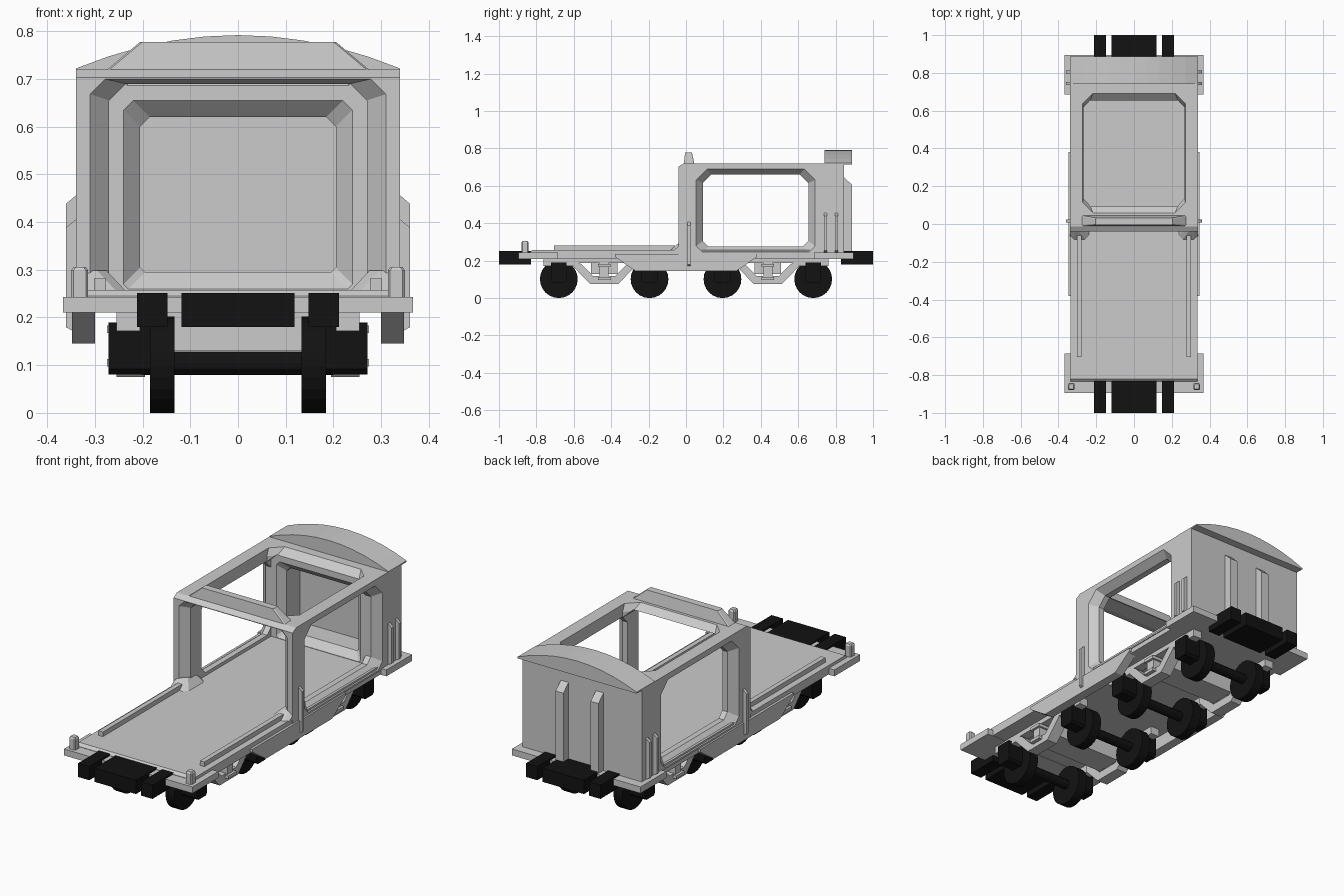
import bpy, bmesh, math

black = bpy.data.materials.new("black")
black.diffuse_color = (0.006, 0.006, 0.006, 1)


def place(axis, w, u, v):
    return {'x': (w, u, v), 'y': (u, w, v), 'z': (u, v, w)}[axis]


def loft(name, axis, rings, mat=None):
    """rings: list of (w, [(u, v), ...]) sections joined along an axis, ends capped."""
    bm = bmesh.new()
    loops = [[bm.verts.new(place(axis, w, u, v)) for u, v in pts] for w, pts in rings]
    n = len(loops[0])
    for a, b in zip(loops, loops[1:]):
        for i in range(n):
            bm.faces.new((a[i], a[(i + 1) % n], b[(i + 1) % n], b[i]))
    bm.faces.new(loops[0])
    bm.faces.new(loops[-1])
    bmesh.ops.recalc_face_normals(bm, faces=bm.faces)
    me = bpy.data.meshes.new(name)
    bm.to_mesh(me)
    bm.free()
    ob = bpy.data.objects.new(name, me)
    bpy.context.collection.objects.link(ob)
    if mat:
        me.materials.append(mat)
    return ob


def prism(name, axis, pts, w0, w1, mat=None):
    return loft(name, axis, [(w0, pts), (w1, pts)], mat)


def box(name, x0, x1, y0, y1, z0, z1, mat=None):
    return prism(name, 'z', [(x0, y0), (x1, y0), (x1, y1), (x0, y1)], z0, z1, mat)


def octa(u0, u1, v0, v1, lo, hi):
    """Rectangle with corners cut by lo at the low v side and hi at the high v side."""
    return [(u0 + lo, v0), (u1 - lo, v0), (u1, v0 + lo), (u1, v1 - hi),
            (u1 - hi, v1), (u0 + hi, v1), (u0, v1 - hi), (u0, v0 + lo)]


def disc(name, x0, x1, y, z, r, n):
    pts = [(y + r * math.cos(2 * math.pi * i / n), z + r * math.sin(2 * math.pi * i / n)) for i in range(n)]
    return prism(name, 'x', pts, x0, x1, black)


def cut(ob, cutter):
    m = ob.modifiers.new("cut", 'BOOLEAN')
    m.operation, m.solver, m.object = 'DIFFERENCE', 'EXACT', cutter
    bpy.context.view_layer.objects.active = ob
    bpy.ops.object.modifier_apply(modifier=m.name)
    bpy.data.objects.remove(cutter)


# deck, with chamfered front edge
prism("deck", 'x', [(-0.835, 0.212), (0.84, 0.212), (0.84, 0.258), (-0.82, 0.258), (-0.835, 0.245)], -0.335, 0.335)

# cabin frame: solid block opened from front, sides and top
cabin = prism("cabin_frame", 'x', [(-0.04, 0.236), (0.846, 0.236), (0.846, 0.72), (-0.012, 0.72), (-0.04, 0.703)],
              -0.34, 0.34)
cut(cabin, loft("front_cutter", 'y', [
    (-0.06, octa(-0.33, 0.33, 0.225, 0.705, 0.01, 0.03)),
    (0.0, octa(-0.27, 0.27, 0.225, 0.69, 0.01, 0.035)),
    (0.655, octa(-0.27, 0.27, 0.225, 0.69, 0.01, 0.035))]))
cut(cabin, loft("recess_cutter", 'y', [
    (0.645, octa(-0.25, 0.25, 0.25, 0.665, 0.01, 0.02)),
    (0.69, octa(-0.205, 0.205, 0.295, 0.62, 0.01, 0.02)),
    (0.80, octa(-0.205, 0.205, 0.295, 0.62, 0.01, 0.02))]))
for s in (-1, 1):
    cut(cabin, loft("side_cutter", 'x', [
        (s * 0.36, octa(0.037, 0.708, 0.23, 0.705, 0.035, 0.065)),
        (s * 0.30, octa(0.09, 0.654, 0.275, 0.66, 0.03, 0.045)),
        (s * 0.15, octa(0.09, 0.654, 0.275, 0.66, 0.03, 0.045))]))
cut(cabin, loft("roof_cutter", 'z', [
    (0.74, octa(-0.274, 0.274, 0.037, 0.713, 0.065, 0.065)),
    (0.685, octa(-0.268, 0.268, 0.098, 0.653, 0.035, 0.035)),
    (0.60, octa(-0.268, 0.268, 0.098, 0.653, 0.035, 0.035))]))

# roof: arched rear cap and front crest
arch = [(0.34 * i / 5, 0.722 + 0.07 * (1 - (i / 5) ** 2)) for i in range(-5, 6)]
prism("rear_roof_arch", 'y', [(0.34, 0.715)] + arch[::-1] + [(-0.34, 0.715)], 0.74, 0.888)
loft("roof_crest", 'z', [(0.715, octa(-0.28, 0.28, -0.012, 0.045, 0.005, 0.005)),
                         (0.778, octa(-0.205, 0.205, -0.005, 0.032, 0.005, 0.005))])

# end platforms
for s, side in ((-1, "front"), (1, "rear")):
    ya, yb = sorted((s * 0.685, s * 0.895))
    box(side + "_platform", -0.367, 0.367, ya, yb, 0.21, 0.243)
    # couplers and buffers
    ya, yb = sorted((s * 0.83, s * 1.0))
    box(side + "_coupler", -0.118, 0.118, ya, yb, 0.18, 0.251, black)
    for t in (-1, 1):
        box(side + "_buffer", *sorted((t * 0.148, t * 0.212)), ya, yb, 0.18, 0.251, black)

# rear wall ribs
for x in (-0.1, 0.1):
    prism("rear_rib", 'x', [(0.84, 0.245), (0.888, 0.245), (0.888, 0.605), (0.84, 0.65)], x - 0.022, x + 0.022)

for s in (-1, 1):
    def span(a, b):
        return sorted((s * a, s * b))

    # side sill under the deck
    prism("side_sill", 'x', [(-0.38, 0.235), (-0.38, 0.22), (-0.27, 0.145), (0.27, 0.145), (0.38, 0.22),
                             (0.38, 0.235)], *span(0.30, 0.348))
    # deck rail and pillar foot
    box("deck_rail", *span(0.277, 0.302), -0.705, -0.06, 0.25, 0.282)
    loft("pillar_foot", 'z', [(0.255, octa(*span(0.235, 0.338), -0.085, 0.08, 0.02, 0.02)),
                              (0.298, octa(*span(0.275, 0.338), -0.035, 0.06, 0.02, 0.02))])
    # side stakes
    for y, z0, z1 in ((0.015, 0.165, 0.41), (0.745, 0.24, 0.46), (0.805, 0.24, 0.46)):
        prism("side_stake", 'y', [(s * 0.335, z0), (s * 0.361, z0 + 0.015), (s * 0.361, z1 - 0.022),
                                  (s * 0.335, z1)], y - 0.008, y + 0.008)
    # corner post on the front platform
    loft("corner_post", 'z', [(z, octa(s * 0.332 - r, s * 0.332 + r, -0.861 - r, -0.861 + r, 0.005, 0.005))
                              for z, r in ((0.235, 0.018), (0.298, 0.018), (0.306, 0.013))])

    # bogie side frames
    for c in (-0.4375, 0.4375):
        truss = [(-0.165, 0.2), (-0.165, 0.168), (-0.075, 0.075), (0.075, 0.075), (0.165, 0.168), (0.165, 0.2),
                 (0.12, 0.18), (0.06, 0.118), (-0.06, 0.118), (-0.12, 0.18)]
        prism("bogie_truss", 'x', [(c + y, z) for y, z in truss], *span(0.195, 0.255))
        for d in (-0.24, 0.24):
            box("bogie_arm", *span(0.205, 0.255), c + d - 0.085, c + d + 0.085, 0.172, 0.213)
        box("bogie_top_bar", *span(0.205, 0.255), c - 0.2, c + 0.2, 0.188, 0.213)
        box("spring_block", *span(0.205, 0.262), c - 0.024, c + 0.024, 0.10, 0.19)
        for z in (0.105, 0.175):
            box("spring_plate", *span(0.21, 0.275), c - 0.034, c + 0.034, z - 0.008, z + 0.008)

    # wheels and axle boxes
    for y in (-0.68, -0.195, 0.195, 0.68):
        disc("wheel", *span(0.133, 0.184), y, 0.101, 0.101, 24)
        prism("axle_box", 'x', octa(y - 0.042, y + 0.042, 0.08, 0.19, 0.012, 0.002), *span(0.18, 0.271), black)

# axles and bogie bolsters
for y in (-0.68, -0.195, 0.195, 0.68):
    disc("axle", -0.2, 0.2, y, 0.104, 0.025, 12)
for c in (-0.4375, 0.4375):
    box("bogie_bolster", -0.205, 0.205, c - 0.07, c + 0.07, 0.13, 0.215)
